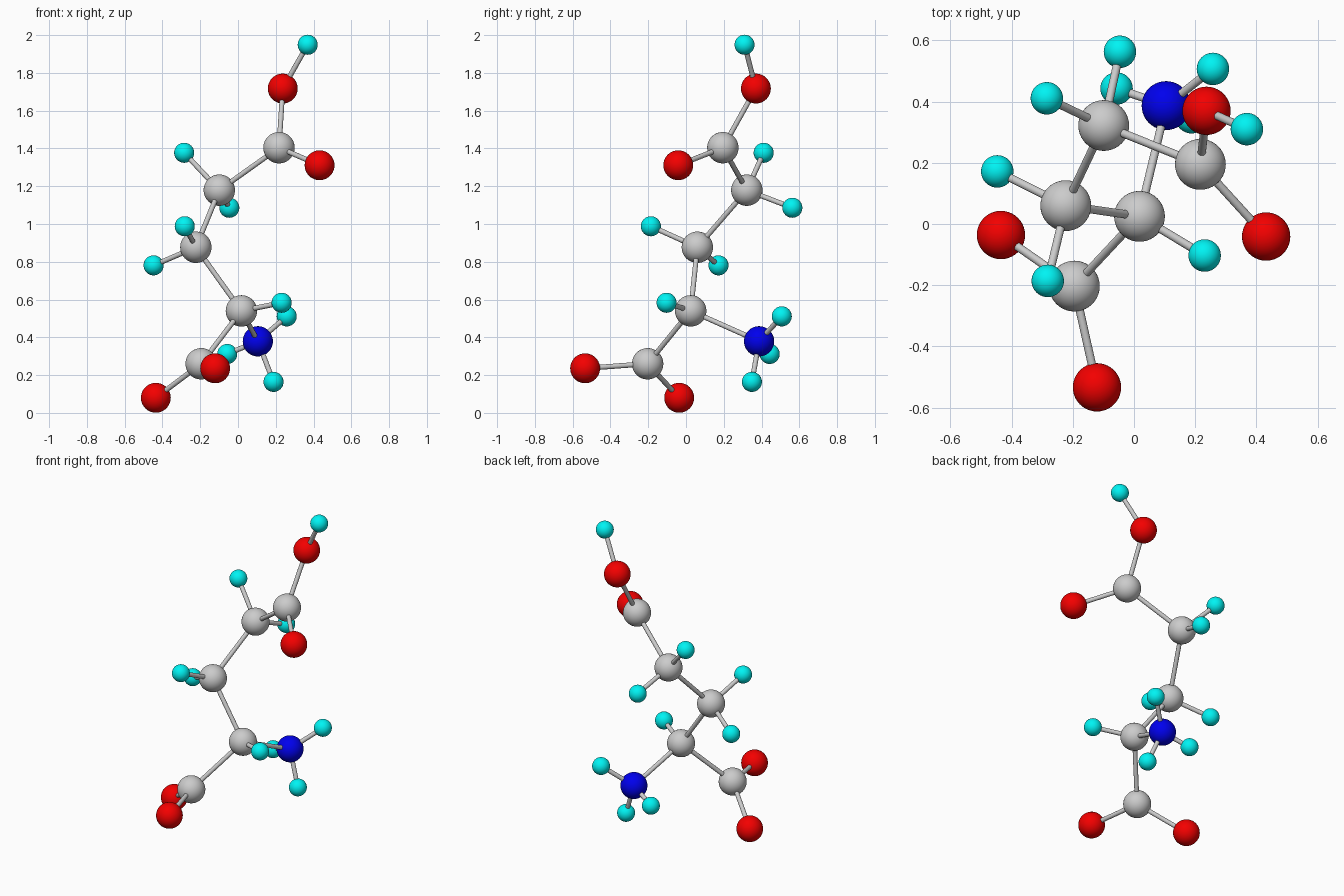
import bpy
from mathutils import Vector

if "Cube" in bpy.data.objects:
    bpy.data.objects.remove(bpy.data.objects["Cube"])

BOND_R = 0.0135


def material(name, color):
    m = bpy.data.materials.new(name)
    m.diffuse_color = color
    m.use_nodes = True
    m.node_tree.nodes["Principled BSDF"].inputs["Base Color"].default_value = m.diffuse_color
    return m


# radius and material of each kind of ball
KINDS = {
    "carbon": (0.083, None),
    "oxygen": (0.079, material("red", (0.9, 0.0, 0.0, 1))),
    "nitrogen": (0.080, material("blue", (0.0, 0.0, 0.85, 1))),
    "hydrogen": (0.053, material("cyan", (0.0, 0.9, 0.9, 1))),
}

# part: (kind, position, part it is bonded to)
ATOMS = {
    "acid_carbon": ("carbon", (0.217, 0.195, 1.404), "upper_carbon"),
    "acid_hydroxyl_oxygen": ("oxygen", (0.237, 0.37, 1.717), "acid_carbon"),
    "acid_hydroxyl_hydrogen": ("hydrogen", (0.369, 0.31, 1.949), "acid_hydroxyl_oxygen"),
    "acid_double_oxygen": ("oxygen", (0.432, -0.041, 1.311), "acid_carbon"),
    "upper_carbon": ("carbon", (-0.099, 0.322, 1.179), "middle_carbon"),
    "upper_hydrogen_a": ("hydrogen", (-0.285, 0.411, 1.377), "upper_carbon"),
    "upper_hydrogen_b": ("hydrogen", (-0.046, 0.563, 1.086), "upper_carbon"),
    "middle_carbon": ("carbon", (-0.223, 0.06, 0.877), "lower_carbon"),
    "middle_hydrogen_a": ("hydrogen", (-0.282, -0.186, 0.988), "middle_carbon"),
    "middle_hydrogen_b": ("hydrogen", (-0.447, 0.172, 0.781), "middle_carbon"),
    "lower_carbon": ("carbon", (0.018, 0.025, 0.54), None),
    "lower_hydrogen": ("hydrogen", (0.231, -0.103, 0.583), "lower_carbon"),
    "amine_nitrogen": ("nitrogen", (0.105, 0.387, 0.379), "lower_carbon"),
    "amine_hydrogen_a": ("hydrogen", (0.258, 0.507, 0.511), "amine_nitrogen"),
    "amine_hydrogen_b": ("hydrogen", (-0.057, 0.443, 0.312), "amine_nitrogen"),
    "amine_hydrogen_c": ("hydrogen", (0.188, 0.349, 0.164), "amine_nitrogen"),
    "base_carbon": ("carbon", (-0.195, -0.203, 0.26), "lower_carbon"),
    "base_oxygen_a": ("oxygen", (-0.435, -0.036, 0.08), "base_carbon"),
    "base_oxygen_b": ("oxygen", (-0.121, -0.534, 0.236), "base_carbon"),
}

for name, (kind, pos, partner) in ATOMS.items():
    # atom ball
    radius, mat = KINDS[kind]
    bpy.ops.mesh.primitive_uv_sphere_add(segments=40, ring_count=24, radius=radius, location=pos)
    ball = bpy.context.object
    ball.name = name
    bpy.ops.object.shade_smooth()
    if mat:
        ball.data.materials.append(mat)

    # bond rod, centre to centre
    if partner:
        a, b = Vector(pos), Vector(ATOMS[partner][1])
        d = b - a
        bpy.ops.mesh.primitive_cylinder_add(
            vertices=20, radius=BOND_R, depth=d.length, location=(a + b) / 2,
            rotation=d.to_track_quat('Z', 'Y').to_euler())
        bpy.context.object.name = name + "_bond"
        bpy.ops.object.shade_smooth_by_angle()
